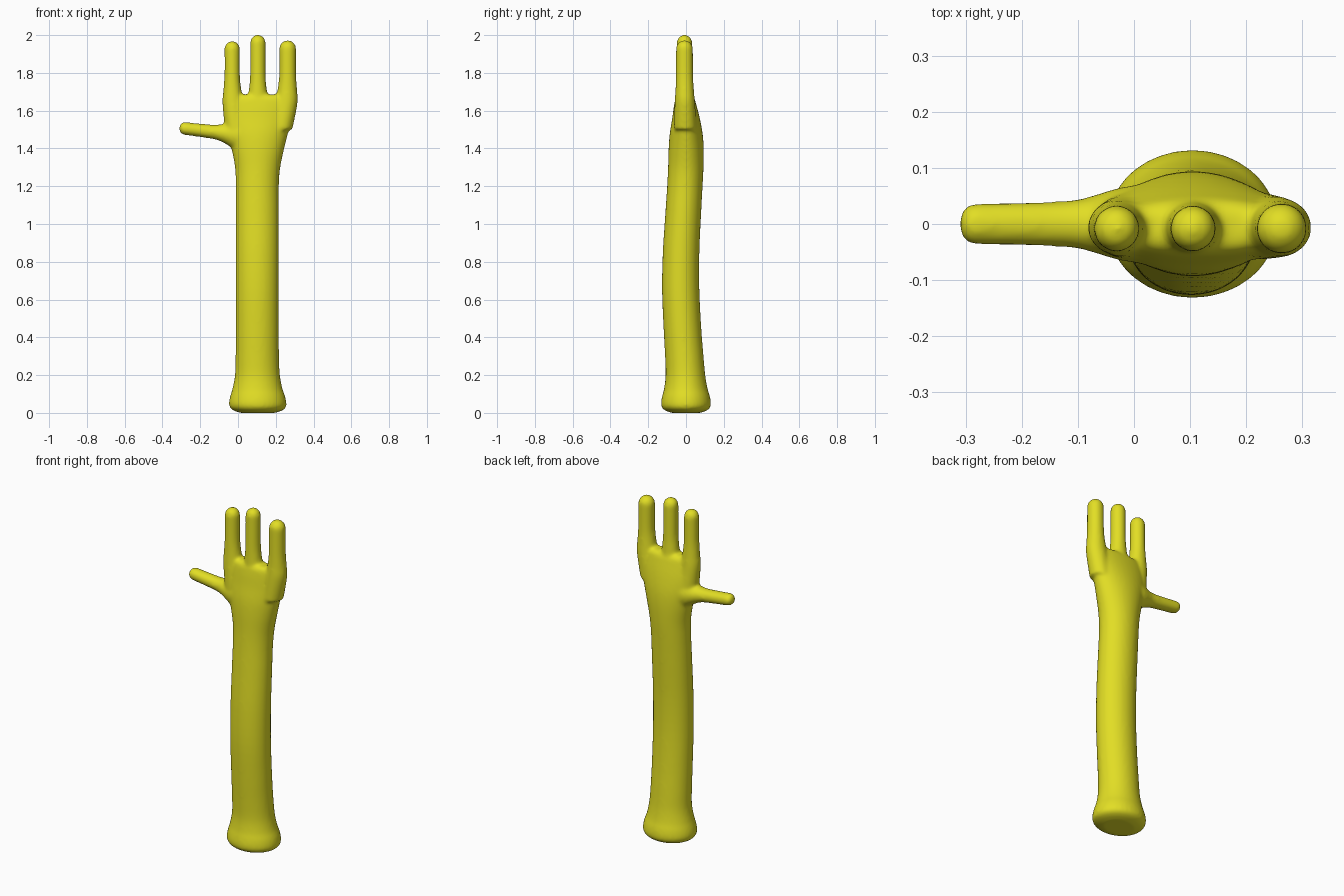
import bpy, bmesh, math
from mathutils import Vector

SIDES = 32


def smooth_rows(rows, steps=4):
    """Catmull-Rom interpolation through section rows."""
    v = [Vector(r) for r in rows]
    out = []
    for i in range(len(v) - 1):
        a, b, c, d = v[max(i - 1, 0)], v[i], v[i + 1], v[min(i + 2, len(v) - 1)]
        for s in range(steps):
            t = s / steps
            out.append(0.5 * (2 * b + (c - a) * t + (2 * a - 5 * b + 4 * c - d) * t ** 2
                              + (3 * b - a - 3 * c + d) * t ** 3))
    out.append(v[-1])
    return out


def add_tip(rows, length):
    """Round off the last row with a dome."""
    p, c1, c2, r1, r2 = rows[-1]
    tip = []
    for k in range(1, 7):
        a = math.radians(14 * k)
        tip.append((p + length * math.sin(a), c1, c2, r1 * math.cos(a), r2 * math.cos(a)))
    return list(rows) + tip


def loft(bm, rows, along_x=False):
    """Closed tube; each row is position, two centres, two radii."""
    rings = []
    for p, c1, c2, r1, r2 in rows:
        ring = []
        for i in range(SIDES):
            a = 2 * math.pi * i / SIDES
            u, w = c1 + r1 * math.cos(a), c2 + r2 * math.sin(a)
            ring.append(bm.verts.new((-p, u, w) if along_x else (u, w, p)))
        rings.append(ring)
    for lo, hi in zip(rings, rings[1:]):
        for i in range(SIDES):
            j = (i + 1) % SIDES
            bm.faces.new((lo[i], lo[j], hi[j], hi[i]))
    bm.faces.new(rings[0][::-1])
    bm.faces.new(rings[-1])


bm = bmesh.new()

# flared base, bowed forearm and flattened palm: z, x, y, half width, half depth
loft(bm, smooth_rows([
    (0.000, 0.105, 0.000, 0.090, 0.075),
    (0.012, 0.105, 0.000, 0.128, 0.110),
    (0.030, 0.105, 0.000, 0.149, 0.129),
    (0.055, 0.104, 0.000, 0.152, 0.132),
    (0.090, 0.104, 0.000, 0.145, 0.126),
    (0.130, 0.103, -0.001, 0.132, 0.115),
    (0.200, 0.103, -0.003, 0.119, 0.105),
    (0.300, 0.102, -0.009, 0.115, 0.102),
    (0.450, 0.102, -0.019, 0.114, 0.100),
    (0.650, 0.102, -0.028, 0.114, 0.099),
    (0.850, 0.102, -0.026, 0.114, 0.097),
    (1.050, 0.102, -0.015, 0.114, 0.095),
    (1.200, 0.102, -0.006, 0.114, 0.094),
    (1.300, 0.104, -0.001, 0.120, 0.094),
    (1.400, 0.105, 0.001, 0.140, 0.093),
    (1.480, 0.105, 0.001, 0.160, 0.087),
    (1.560, 0.109, 0.000, 0.176, 0.073),
    (1.630, 0.114, -0.004, 0.180, 0.059),
    (1.670, 0.116, -0.006, 0.172, 0.048),
    (1.685, 0.116, -0.007, 0.150, 0.030),
]))

# three upright fingers, flared into the palm
for x, r, top, root in ((-0.031, 0.041, 1.969, -0.010),
                        (0.105, 0.041, 2.002, 0.105),
                        (0.263, 0.045, 1.973, 0.228)):
    mid = x + (root - x) * 0.22
    rows = smooth_rows([
        (1.50, root, -0.004, 0.060, 0.060),
        (1.64, mid, -0.006, r + 0.015, r + 0.009),
        (1.71, x + (root - x) * 0.06, -0.007, r + 0.007, r + 0.004),
        (1.79, x, -0.008, r, r + 0.001),
        (top - r, x, -0.008, r, r),
    ])
    loft(bm, add_tip(rows, r))

# sideways thumb: distance toward -x, y, z, half depth, half height
thumb = smooth_rows([
    (-0.05, 0.0, 1.470, 0.075, 0.110),
    (0.02, 0.0, 1.472, 0.066, 0.078),
    (0.06, 0.0, 1.477, 0.055, 0.056),
    (0.10, 0.0, 1.484, 0.044, 0.043),
    (0.15, 0.0, 1.490, 0.040, 0.037),
    (0.285, 0.0, 1.506, 0.037, 0.034),
])
loft(bm, add_tip(thumb, 0.027), along_x=True)

bmesh.ops.recalc_face_normals(bm, faces=bm.faces)
mesh = bpy.data.meshes.new("arm_and_hand")
bm.to_mesh(mesh)
bm.free()
arm = bpy.data.objects.new("arm_and_hand", mesh)
bpy.context.collection.objects.link(arm)

# one yellow skin
yellow = bpy.data.materials.new("yellow")
yellow.diffuse_color = (0.76, 0.73, 0.018, 1)
mesh.materials.append(yellow)

# fuse the parts and soften the joints
fuse = arm.modifiers.new("fuse", 'REMESH')
fuse.mode = 'VOXEL'
fuse.voxel_size = 0.008
fuse.use_smooth_shade = True
soften = arm.modifiers.new("soften", 'SMOOTH')
soften.factor = 0.5
soften.iterations = 12
